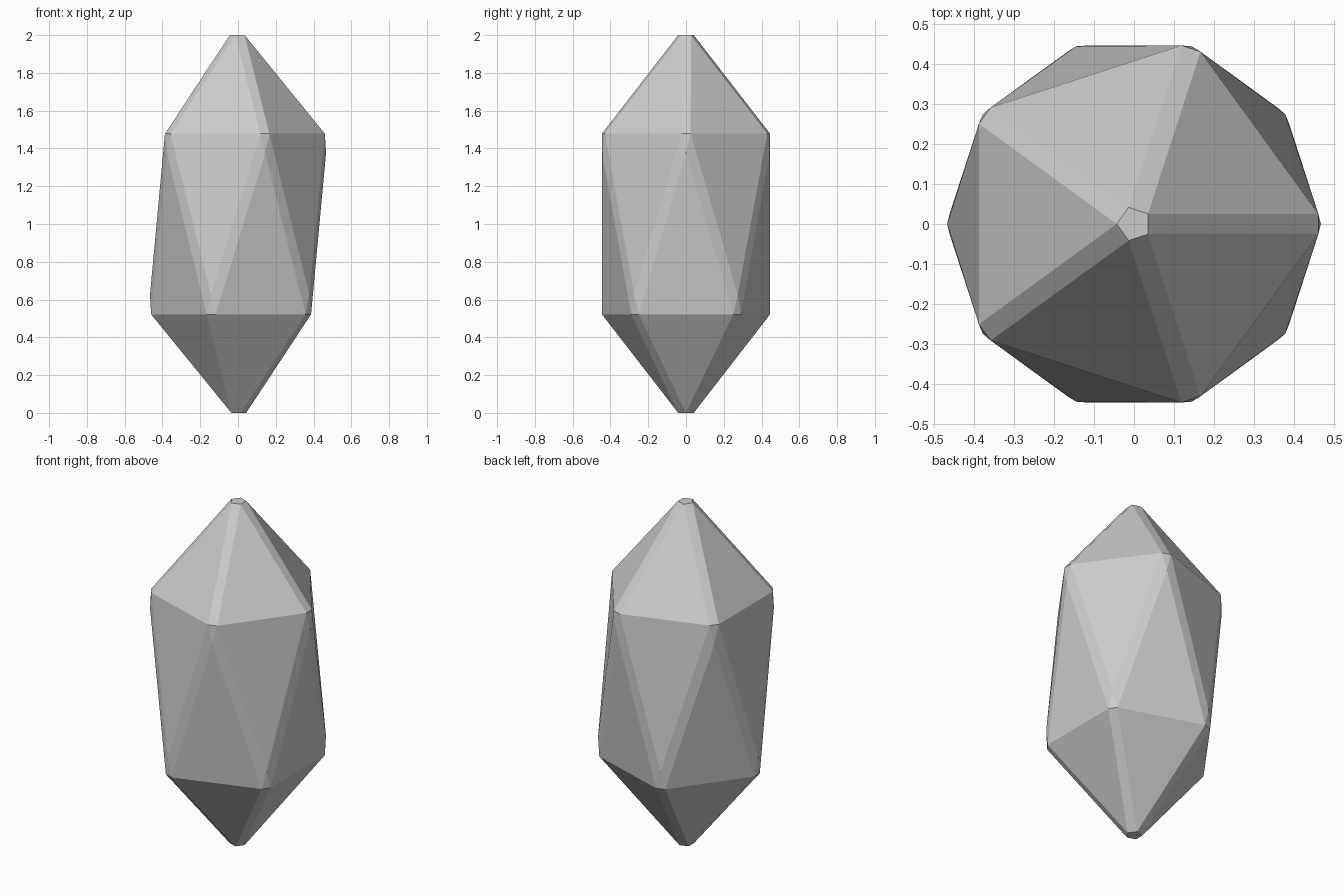
import bpy, bmesh, math
from mathutils import Vector, Matrix

if "Cube" in bpy.data.objects:
    bpy.data.objects.remove(bpy.data.objects["Cube"])

bm = bmesh.new()

# Corner points of one fifth of the upper half
CAP = Vector((0.035, 0.0254, 2.0))       # corner of the small flat tip
RING_A = Vector((0.46, 0.025, 1.478))    # shoulder, two corners per vertex
RING_B = Vector((0.46, -0.025, 1.478))
POINT = Vector((0.466, 0.0, 1.375))      # where the side bevels meet


def fifth(p, k):
    return Matrix.Rotation(math.radians(72 * k), 3, 'Z') @ p


def invert(p):
    # the lower half is the upper half mirrored through the centre
    return Vector((-p.x, -p.y, 2 - p.z))


def half(flip):
    f = invert if flip else (lambda p: p)
    return [[bm.verts.new(f(fifth(p, k))) for k in range(5)]
            for p in (CAP, RING_A, RING_B, POINT)]


upper, lower = half(False), half(True)

# Tip, bevel strips, slanted facets and facets reaching the opposite half
for (cap, a, b, pt), (_, oa, ob, opt) in ((upper, lower), (lower, upper)):
    bm.faces.new(cap)
    for k in range(5):
        n = (k + 1) % 5
        opp = (k + 3) % 5                # opposite vertex at +36 degrees
        bm.faces.new((cap[k - 1], b[k], a[k], cap[k]))
        bm.faces.new((cap[k], a[k], b[n]))
        bm.faces.new((a[k], b[k], pt[k]))
        bm.faces.new((a[k], opt[opp], b[n]))

# Bevel strips along the zigzag edges
_, a, b, pt = upper
_, oa, ob, opt = lower
for k in range(5):
    p, m = (k + 3) % 5, (k + 2) % 5      # lower vertices at +36 and -36 degrees
    bm.faces.new((a[k], pt[k], ob[p], opt[p]))
    bm.faces.new((b[k], opt[m], oa[m], pt[k]))

bmesh.ops.recalc_face_normals(bm, faces=bm.faces[:])
mesh = bpy.data.meshes.new("crystal")
bm.to_mesh(mesh)
bm.free()
bpy.context.collection.objects.link(bpy.data.objects.new("crystal", mesh))
